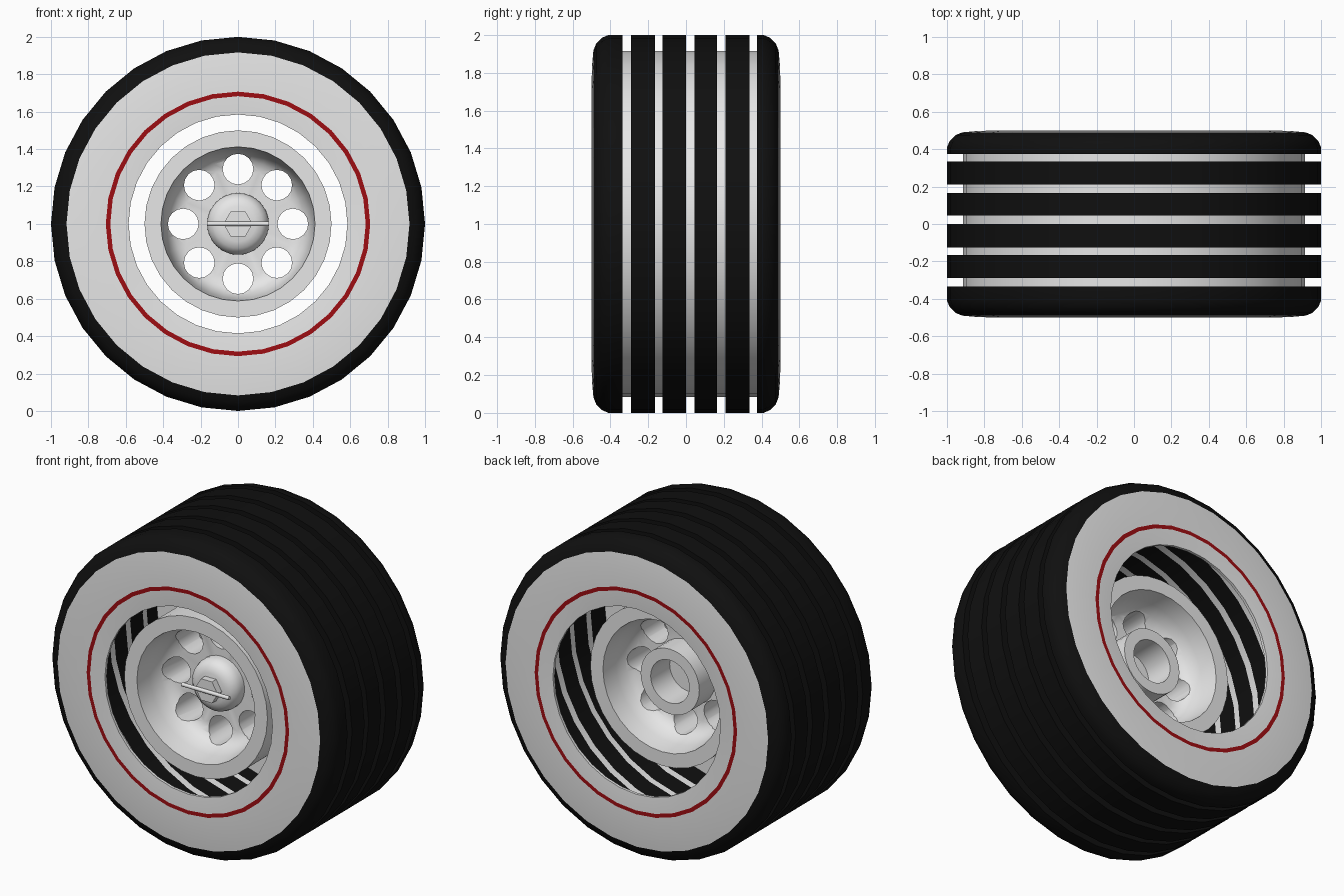
import bpy, bmesh, math
from mathutils import Matrix

if "Cube" in bpy.data.objects:
    bpy.data.objects.remove(bpy.data.objects["Cube"], do_unlink=True)

SEGMENTS = 32
AXLE = (0, 0, 1)


def material(name, color):
    m = bpy.data.materials.new(name)
    m.use_nodes = True
    m.diffuse_color = color
    m.node_tree.nodes["Principled BSDF"].inputs["Base Color"].default_value = color
    return m


black = material("black rubber", (0.005, 0.005, 0.005, 1))
white = material("pale grey", (0.8, 0.8, 0.8, 1))
red = material("red stripe", (0.34, 0.004, 0.006, 1))


def finish(name, bm, mats, smooth=35):
    bmesh.ops.recalc_face_normals(bm, faces=bm.faces)
    mesh = bpy.data.meshes.new(name)
    bm.to_mesh(mesh)
    bm.free()
    for m in mats:
        mesh.materials.append(m)
    obj = bpy.data.objects.new(name, mesh)
    obj.location = AXLE
    bpy.context.collection.objects.link(obj)
    if smooth:
        shade(obj, smooth)
    return obj


def shade(obj, degrees=35):
    bpy.ops.object.select_all(action="DESELECT")
    obj.select_set(True)
    bpy.context.view_layer.objects.active = obj
    bpy.ops.object.shade_smooth_by_angle(angle=math.radians(degrees))


def lathe(name, profile, mats, slots=None, smooth=35):
    """Spin a closed (radius, y) outline around the axle."""
    bm = bmesh.new()
    rings = []
    for i in range(SEGMENTS):
        a = math.tau * i / SEGMENTS
        rings.append([bm.verts.new((r * math.cos(a), y, r * math.sin(a))) for r, y in profile])
    count = len(profile)
    for i, ring in enumerate(rings):
        after = rings[(i + 1) % SEGMENTS]
        for j in range(count):
            k = (j + 1) % count
            if profile[j][0] == 0 and profile[k][0] == 0:
                continue
            face = bm.faces.new((ring[j], ring[k], after[k], after[j]))
            face.material_index = slots.get(j, 0) if slots else 0
    bmesh.ops.remove_doubles(bm, verts=bm.verts, dist=0.0001)
    return finish(name, bm, mats, smooth)


def cylinder(bm, radius, y0, y1, sides, x=0, z=0):
    place = Matrix.Translation((x, (y0 + y1) / 2, z)) @ Matrix.Rotation(math.pi / 2, 4, "X")
    spin = Matrix.Rotation(math.pi / 2, 4, "Z")
    bmesh.ops.create_cone(bm, cap_ends=True, segments=sides, radius1=radius, radius2=radius,
                          depth=abs(y1 - y0), matrix=place @ spin)


# Tread bands, separated by pale groove floors
bands = [(-0.29, -0.165), (-0.125, 0.0), (0.045, 0.165), (0.21, 0.335)]
INNER, FLOOR = 0.9, 0.915
for n, (a, b) in enumerate(bands, 1):
    lathe(f"tread_band_{n}", [(INNER, a), (1, a), (1, b), (INNER, b)], [black])
edges = [-0.335] + [y for band in bands for y in band] + [0.375]
for n in range(0, len(edges), 2):
    a, b = edges[n], edges[n + 1]
    lathe(f"groove_floor_{n // 2 + 1}", [(INNER, a), (FLOOR, a), (FLOOR, b), (INNER, b)], [white])

# Shoulders and white sidewalls with an inlaid red stripe
for side, s, start in (("front", -1, 0.335), ("back", 1, 0.375)):
    shoulder = [(INNER, start), (1, start), (1, 0.41), (0.985, 0.445), (0.955, 0.475),
                (0.917, 0.49), (INNER, 0.48)]
    lathe(f"{side}_shoulder", [(r, s * y) for r, y in shoulder], [black])
    wall = [(0.585, 0.492), (0.683, 0.5), (0.707, 0.5), (0.83, 0.498), (0.917, 0.49),
            (0.9, 0.475), (0.585, 0.475)]
    lathe(f"{side}_sidewall", [(r, s * y) for r, y in wall], [white, red], {1: 1})

# Dished wheel with a bored hub at the back
wheel = lathe("wheel", [
    (0, -0.17), (0.3, -0.17), (0.345, -0.185), (0.38, -0.23), (0.4, -0.31), (0.412, -0.42),
    (0.5, -0.42), (0.5, 0.24), (0.412, 0.24), (0.4, 0.13), (0.38, 0.06), (0.345, 0.015),
    (0.3, 0), (0.205, 0), (0.205, 0.16), (0.135, 0.16), (0.135, -0.03), (0, -0.03)],
    [white], smooth=0)

# Ring of eight round holes
bm = bmesh.new()
for i in range(8):
    a = math.tau * i / 8
    cylinder(bm, 0.082, -0.4, 0.22, 16, 0.293 * math.cos(a), 0.293 * math.sin(a))
cutter = finish("hole_cutter", bm, [white], smooth=0)
cutter.hide_render = True
cut = wheel.modifiers.new("holes", "BOOLEAN")
cut.operation = "DIFFERENCE"
cut.solver = "EXACT"
cut.object = cutter
bpy.context.view_layer.objects.active = wheel
bpy.ops.object.modifier_apply(modifier=cut.name)
bpy.data.objects.remove(cutter, do_unlink=True)
shade(wheel)

# Rounded hub cap, hex nut and cross bar
lathe("hub_cap", [(0, -0.16), (0.165, -0.16), (0.165, -0.2), (0.155, -0.235), (0.13, -0.26),
                  (0.095, -0.272), (0, -0.275)], [white])
bm = bmesh.new()
cylinder(bm, 0.078, -0.25, -0.315, 6)
finish("hex_nut", bm, [white], smooth=0)
bm = bmesh.new()
bmesh.ops.create_cone(bm, cap_ends=True, segments=12, radius1=0.012, radius2=0.012, depth=0.33,
                      matrix=Matrix.Translation((0, -0.32, 0)) @ Matrix.Rotation(math.pi / 2, 4, "Y"))
finish("cross_bar", bm, [white])
